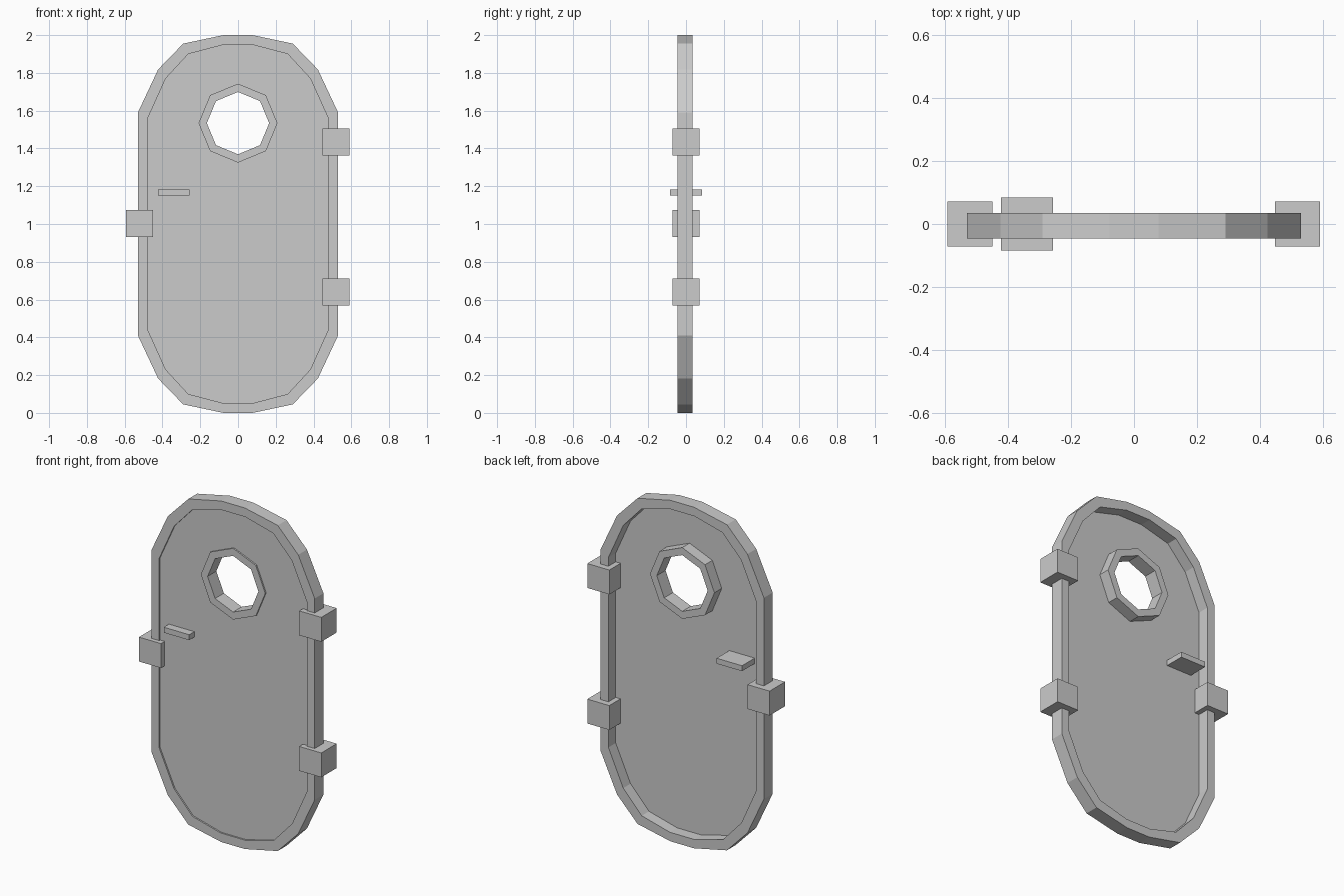
import bpy, bmesh, math

if "Cube" in bpy.data.objects:
    bpy.data.objects.remove(bpy.data.objects["Cube"])


def mirror4(quarter, cz):
    """Full closed outline from a quarter given as (x, height above centre), side to top."""
    right = [(x, -h) for x, h in reversed(quarter)] + quarter
    pts = right + [(-x, h) for x, h in reversed(right)]
    return [(x, cz + h) for x, h in pts]


def octagon(r, cz):
    return [(r * math.cos(i * math.pi / 4), cz + r * math.sin(i * math.pi / 4)) for i in range(8)]


def plate(name, outlines, y0, y1):
    """Flat plate in the xz plane: first outline is the edge, second is a hole."""
    cu = bpy.data.curves.new(name, 'CURVE')
    cu.dimensions = '2D'
    cu.fill_mode = 'BOTH'
    cu.extrude = (y1 - y0) / 2
    for pts in outlines:
        sp = cu.splines.new('POLY')
        sp.points.add(len(pts) - 1)
        for p, (x, z) in zip(sp.points, pts):
            p.co = (x, z, 0, 1)
        sp.use_cyclic_u = True
    ob = bpy.data.objects.new(name, cu)
    bpy.context.collection.objects.link(ob)
    ob.rotation_euler.x = math.pi / 2
    ob.location.y = (y0 + y1) / 2
    bpy.ops.object.select_all(action='DESELECT')
    ob.select_set(True)
    bpy.context.view_layer.objects.active = ob
    bpy.ops.object.convert(target='MESH')
    ob = bpy.context.object
    bm = bmesh.new()
    bm.from_mesh(ob.data)
    bmesh.ops.remove_doubles(bm, verts=bm.verts, dist=1e-4)
    bmesh.ops.recalc_face_normals(bm, faces=bm.faces)
    for f in bm.faces:
        f.smooth = False
    bm.to_mesh(ob.data)
    bm.free()
    return ob


def box(name, centre, size):
    bpy.ops.mesh.primitive_cube_add(size=1, location=centre)
    ob = bpy.context.object
    ob.name = name
    ob.scale = size
    return ob


FRONT, BACK = -0.046, 0.035
outer = mirror4([(0.53, 0.59), (0.423, 0.818), (0.29, 0.955), (0.077, 1.0)], 1.0)
inner = mirror4([(0.479, 0.557), (0.383, 0.77), (0.263, 0.9), (0.08, 0.948)], 1.0)
WINDOW_Z = 1.534

# Raised rim and the thin panel recessed inside it
plate("door_rim", [outer, inner], FRONT, BACK)
plate("door_panel", [inner, octagon(0.19, WINDOW_Z)], -0.037, -0.033)

# Porthole ring
plate("porthole_ring", [octagon(0.209, WINDOW_Z), octagon(0.165, WINDOW_Z)], FRONT, BACK)

# Two hinges on the right, latch on the left
for name, x, z in (("hinge_upper", 0.519, 1.434), ("hinge_lower", 0.519, 0.639),
                   ("latch", -0.521, 1.002)):
    box(name, (x, 0, z), (0.143, 0.143, 0.143))

# Handle passing through the panel
box("handle", (-0.34, 0, 1.166), (0.165, 0.169, 0.032))
